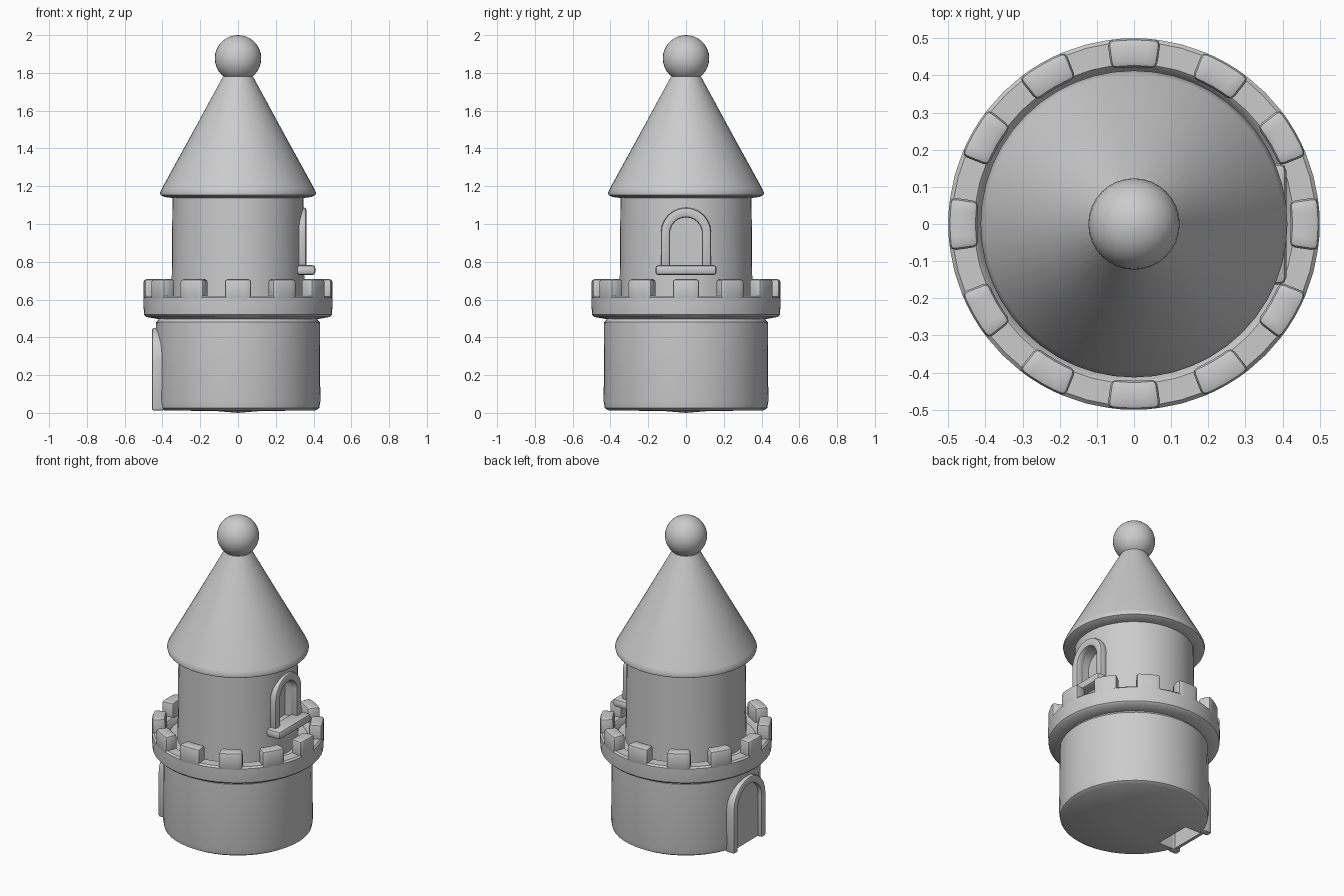
import bpy, bmesh, math

if "Cube" in bpy.data.objects:
    bpy.data.objects.remove(bpy.data.objects["Cube"])

stone = bpy.data.materials.new("stone grey")
stone.diffuse_color = (0.6, 0.6, 0.6, 1)
stone.use_nodes = True
stone.node_tree.nodes["Principled BSDF"].inputs["Base Color"].default_value = stone.diffuse_color


def finish(name, bm, bevel=0, angle=40):
    """Turn a bmesh into a shaded, optionally bevelled object."""
    bmesh.ops.recalc_face_normals(bm, faces=bm.faces)
    me = bpy.data.meshes.new(name)
    bm.to_mesh(me)
    bm.free()
    me.materials.append(stone)
    ob = bpy.data.objects.new(name, me)
    bpy.context.collection.objects.link(ob)
    bpy.ops.object.select_all(action='DESELECT')
    ob.select_set(True)
    bpy.context.view_layer.objects.active = ob
    if bevel:
        mod = ob.modifiers.new("soft_edges", 'BEVEL')
        mod.width = bevel
        mod.segments = 2
        mod.limit_method = 'ANGLE'
        bpy.ops.object.modifier_apply(modifier=mod.name)
    bpy.ops.object.shade_smooth_by_angle(angle=math.radians(angle))
    return ob


def lathe(name, profile, n=48, closed=False):
    """Spin (radius, z) points around the z axis."""
    bm = bmesh.new()
    rings = []
    for r, z in profile:
        if r == 0:
            rings.append([bm.verts.new((0, 0, z))] * n)
        else:
            rings.append([bm.verts.new((r * math.cos(2 * math.pi * i / n),
                                        r * math.sin(2 * math.pi * i / n), z)) for i in range(n)])
    pairs = list(zip(rings, rings[1:])) + ([(rings[-1], rings[0])] if closed else [])
    for a, b in pairs:
        for i in range(n):
            j = (i + 1) % n
            bm.faces.new(list(dict.fromkeys((a[i], a[j], b[j], b[i]))))
    return finish(name, bm)


def arch(half, bottom, top, steps=12):
    """Round-topped outline in (y, z)."""
    spring = top - half
    pts = [(half * math.cos(math.pi * i / steps), spring + half * math.sin(math.pi * i / steps))
           for i in range(steps + 1)]
    return [(half, bottom)] + pts + [(-half, bottom)]


def arch_panel(name, outline, x0, x1):
    bm = bmesh.new()
    a, b = ([bm.verts.new((x, y, z)) for y, z in outline] for x in (x0, x1))
    bm.faces.new(a)
    bm.faces.new(b)
    for i in range(len(a)):
        j = (i + 1) % len(a)
        bm.faces.new((a[i], a[j], b[j], b[i]))
    return finish(name, bm)


def arch_frame(name, outer, inner, x0, x1):
    bm = bmesh.new()
    secs = []
    for (yo, zo), (yi, zi) in zip(outer, inner):
        secs.append([bm.verts.new(c) for c in
                     ((x0, yo, zo), (x1, yo, zo), (x1, yi, zi), (x0, yi, zi))])
    for s, t in zip(secs, secs[1:]):
        for i in range(4):
            j = (i + 1) % 4
            bm.faces.new((s[i], s[j], t[j], t[i]))
    bm.faces.new(secs[0])
    bm.faces.new(secs[-1])
    return finish(name, bm, 0.012)


def cut(ob, cutter):
    mod = ob.modifiers.new("opening", 'BOOLEAN')
    mod.operation = 'DIFFERENCE'
    mod.solver = 'EXACT'
    mod.object = cutter
    bpy.ops.object.select_all(action='DESELECT')
    ob.select_set(True)
    bpy.context.view_layer.objects.active = ob
    bpy.ops.object.modifier_apply(modifier=mod.name)
    bpy.data.objects.remove(cutter)
    bpy.ops.object.shade_smooth_by_angle(angle=math.radians(40))


def merlon(index, half_angle, r0, r1, z0, z1, steps=4):
    """One curved battlement block."""
    bm = bmesh.new()
    mid = index * math.pi / 6
    secs = []
    for i in range(steps + 1):
        t = mid + half_angle * (2 * i / steps - 1)
        secs.append([bm.verts.new((r * math.cos(t), r * math.sin(t), z))
                     for r, z in ((r0, z0), (r1, z0), (r1, z1), (r0, z1))])
    for s, t in zip(secs, secs[1:]):
        for i in range(4):
            j = (i + 1) % 4
            bm.faces.new((s[i], s[j], t[j], t[i]))
    bm.faces.new(secs[0])
    bm.faces.new(secs[-1])
    return finish(f"merlon_{index + 1}", bm, 0.016)


# Round base with a slightly domed underside
base = lathe("base", [(0, 0), (0.12, 0.01), (0.41, 0.013), (0.43, 0.025), (0.436, 0.06),
                      (0.433, 0.48), (0.42, 0.495), (0.41, 0.53), (0, 0.53)])

# Upper tower
tower = lathe("tower", [(0, 0.5), (0.353, 0.5), (0.35, 0.8), (0.347, 1.15), (0, 1.15)])

# Battlement ring, walkway and merlons
lathe("battlement_ring", [(0.40, 0.495), (0.43, 0.498), (0.485, 0.508), (0.497, 0.52),
                          (0.5, 0.56), (0.5, 0.61), (0.49, 0.62), (0.43, 0.62),
                          (0.42, 0.61), (0.40, 0.56)], closed=True)
lathe("walkway", [(0.34, 0.52), (0.43, 0.52), (0.43, 0.58), (0.34, 0.58)], closed=True)
for k in range(12):
    merlon(k, math.radians(8.3), 0.422, 0.5, 0.59, 0.708)

# Conical roof with rolled rim
lathe("roof", [(0, 1.14), (0.35, 1.138), (0.39, 1.143), (0.41, 1.153), (0.413, 1.165),
               (0.402, 1.19), (0.24, 1.485), (0.08, 1.78), (0, 1.80)])

# Ball finial
bm = bmesh.new()
bmesh.ops.create_uvsphere(bm, u_segments=32, v_segments=16, radius=0.123)
bmesh.ops.translate(bm, verts=bm.verts, vec=(0, 0, 1.877))
finish("finial", bm)

# Window: recess, arched frame and sill
cut(tower, arch_panel("window_cutter", arch(0.09, 0.765, 1.035), 0.27, 0.5))
arch_frame("window_frame", arch(0.133, 0.765, 1.087), arch(0.085, 0.765, 1.035), 0.31, 0.362)
bm = bmesh.new()
bmesh.ops.create_cube(bm, size=1)
for v in bm.verts:
    v.co = (0.36 + v.co.x * 0.1, v.co.y * 0.325, 0.756 + v.co.z * 0.054)
finish("window_sill", bm, 0.018)

# Door: cavity open below, panel and arched frame
cut(base, arch_panel("door_cutter", arch(0.12, -0.1, 0.40), -0.5, -0.29))
arch_panel("door", arch(0.125, 0.02, 0.405), -0.43, -0.41)
arch_frame("door_frame", arch(0.163, 0.012, 0.45), arch(0.118, 0.012, 0.402), -0.39, -0.456)
